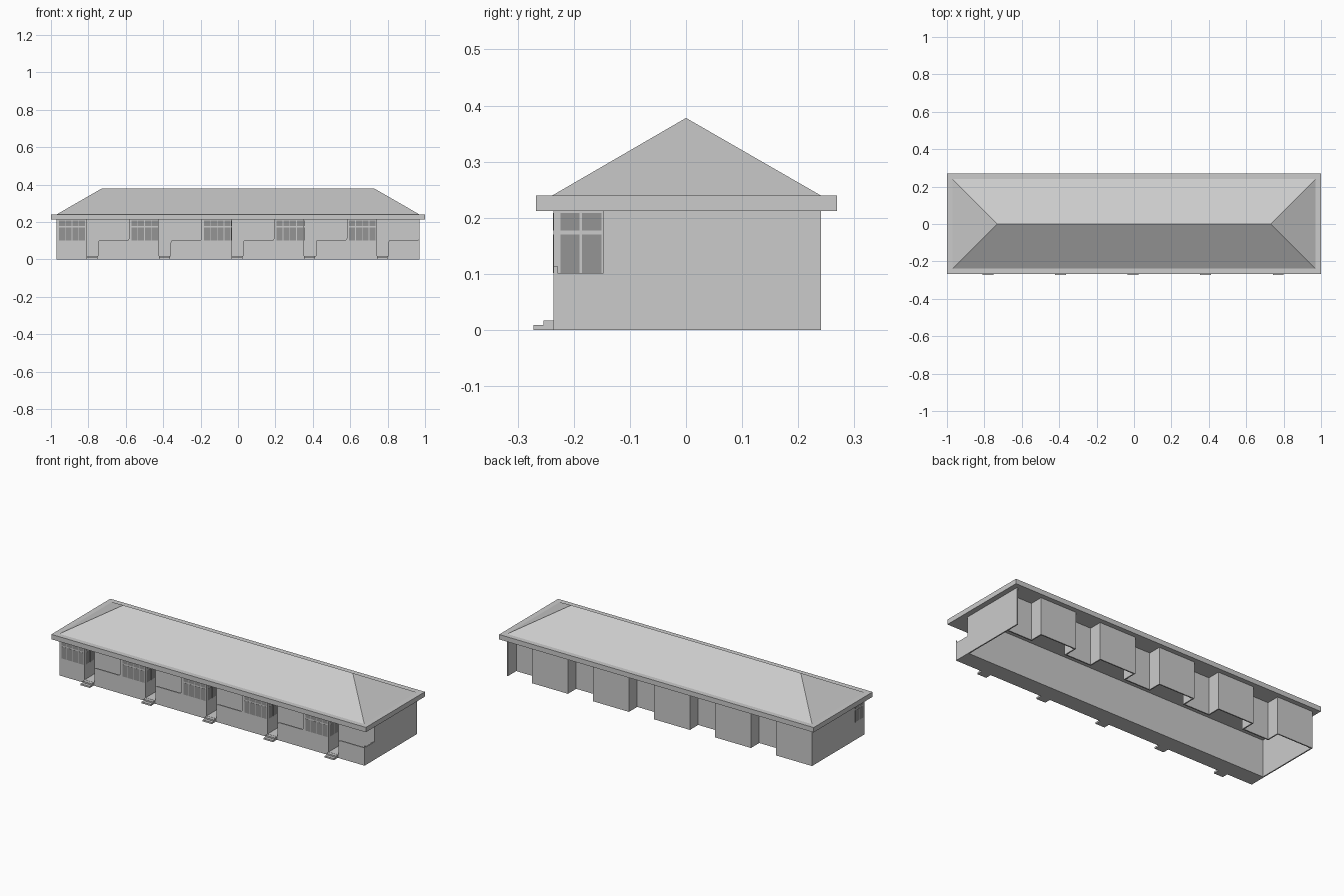
import bpy, bmesh

cube = bpy.data.objects.get("Cube")
if cube:
    bpy.data.objects.remove(cube, do_unlink=True)


def material(name, value):
    m = bpy.data.materials.new(name)
    m.use_nodes = True
    colour = (value, value, value, 1)
    m.diffuse_color = colour
    m.node_tree.nodes["Principled BSDF"].inputs["Base Color"].default_value = colour
    return m


PLASTER = material("light grey plaster", 0.6)
GLASS = material("dark grey glass", 0.3)

X, FRONT, PORCH, NICHE, BACK = 0.97, -0.236, -0.147, 0.166, 0.241
EAVE, RIM, RIDGE = 0.212, 0.24, 0.378
T = 0.007                      # wall thickness
BAYS = 5
PITCH = 2 * X / BAYS
BAY_W, DOOR_W, SILL, FLOOR = 0.16, 0.062, 0.102, 0.018


def finish(name, bm, mat):
    bmesh.ops.recalc_face_normals(bm, faces=bm.faces)
    mesh = bpy.data.meshes.new(name)
    bm.to_mesh(mesh)
    bm.free()
    mesh.materials.append(mat)
    ob = bpy.data.objects.new(name, mesh)
    bpy.context.collection.objects.link(ob)
    return ob


def add_box(bm, x, y, z):
    verts = bmesh.ops.create_cube(bm, size=1)["verts"]
    for v in verts:
        for i, (a, b) in enumerate((x, y, z)):
            v.co[i] = a if v.co[i] < 0 else b


def box(name, x, y, z, mat=PLASTER):
    bm = bmesh.new()
    add_box(bm, x, y, z)
    return finish(name, bm, mat)


def extrude_profile(name, points, offset, mat=PLASTER):
    """Extrude a closed profile along an offset vector."""
    bm = bmesh.new()
    face = bm.faces.new([bm.verts.new(p) for p in points])
    new = bmesh.ops.extrude_face_region(bm, geom=[face])["geom"]
    bmesh.ops.translate(bm, vec=offset,
                        verts=[g for g in new if isinstance(g, bmesh.types.BMVert)])
    return finish(name, bm, mat)


def window(name, axis, start, end, columns, plane):
    """Two rows of panes showing on both sides of a thin wall."""
    bm = bmesh.new()
    step = (end - start) / columns
    depth = (plane - 0.0008, plane + T + 0.0008)
    for i in range(columns):
        span = (start + i * step + 0.002, start + (i + 1) * step - 0.002)
        for z in ((SILL, 0.17), (0.177, 0.209)):
            if axis == "x":
                add_box(bm, span, depth, z)
            else:
                add_box(bm, depth, span, z)
    return finish(name, bm, GLASS)


# Roof: flat eave slab and a hipped top
box("eave_slab", (-1, 1), (-0.267, 0.269), (EAVE, RIM))
bm = bmesh.new()
add_box(bm, (-X, X), (-0.238, 0.24), (RIM, RIDGE))
for v in bm.verts:
    if v.co.z > RIM + 0.01:
        v.co.x *= 0.73 / X
        v.co.y = 0
bmesh.ops.remove_doubles(bm, verts=bm.verts, dist=0.0001)
finish("hip_roof", bm, PLASTER)

# End walls, porch back wall and porch floor
for name, x in (("right_end_wall", (-X, -X + T)), ("left_end_wall", (X - T, X))):
    box(name, x, (PORCH, BACK), (0, EAVE))
box("porch_back_wall", (-X, X), (PORCH, PORCH + T), (0, EAVE))
box("porch_floor", (-X, X), (FRONT + T, PORCH), (0, FLOOR))
box("right_porch_end_wall", (-X, -X + T), (FRONT, PORCH), (0, EAVE))
box("left_porch_parapet", (X - T, X), (FRONT, PORCH), (0, SILL))
window("right_end_window", "y", FRONT + 0.01, PORCH - 0.002, 2, -X)

for k in range(BAYS):
    x0 = -X + k * PITCH
    bay, door, x1 = x0 + BAY_W, x0 + BAY_W + DOOR_W, x0 + PITCH

    # Front wall: glazed bay, doorway and parapet with a rounded corner
    outline = [(x0, 0), (x1, 0), (x1, SILL + 0.012), (x1 - 0.004, SILL + 0.003),
               (x1 - 0.012, SILL), (door + 0.012, SILL), (door + 0.003, SILL - 0.003),
               (door, SILL - 0.012), (door, FLOOR), (bay, FLOOR), (bay, EAVE), (x0, EAVE)]
    extrude_profile(f"front_wall_{k}", [(x, FRONT, z) for x, z in outline], (0, T, 0))
    window(f"front_window_{k}", "x", x0 + 0.01, bay - 0.005, 4, FRONT)
    box(f"bay_side_wall_{k}", (bay - T, bay), (FRONT + T, PORCH), (0, EAVE))
    window(f"bay_side_window_{k}", "y", FRONT + 0.01, PORCH - 0.002, 2, bay - T)

    # Two entrance steps
    box(f"lower_step_{k}", (bay, door - 0.004), (-0.272, FRONT), (0, 0.009))
    box(f"upper_step_{k}", (bay, door - 0.004), (-0.254, FRONT), (0.0, FLOOR - 0.001))

    # Rear wall: projecting room followed by a recess
    room = x0 + 0.23
    box(f"rear_room_wall_{k}", (x0, room), (BACK - T, BACK), (0, EAVE))
    box(f"rear_recess_wall_{k}", (room - T, x1), (NICHE - T, NICHE), (0, EAVE))
    box(f"rear_side_wall_{k}", (room - T, room), (NICHE - T, BACK - T), (0, EAVE))
    if k:
        box(f"rear_return_wall_{k}", (x0, x0 + T), (NICHE - T, BACK - T), (0, EAVE))
